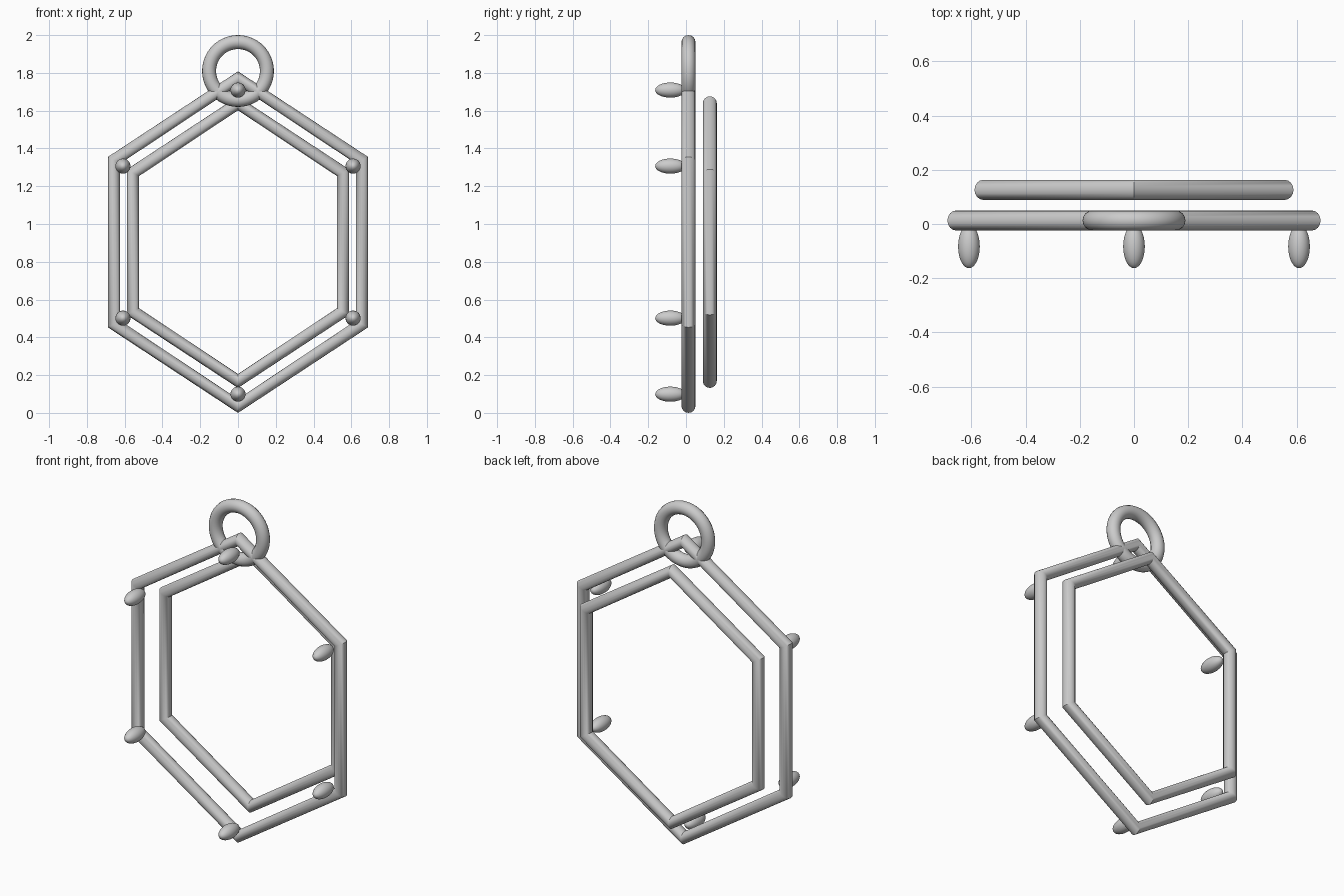
import bpy
from math import sin, cos, pi, radians

cube = bpy.data.objects.get("Cube")
if cube:
    bpy.data.objects.remove(cube)

CENTER_Z = 0.904
SQUASH = 0.874        # width of the hexagons relative to regular ones
TUBE = 0.037
FRONT_Y, BACK_Y = 0.013, 0.126

metal = bpy.data.materials.new("grey_metal")
metal.use_nodes = True
GREY = (0.6, 0.6, 0.6, 1)
metal.diffuse_color = GREY
metal.node_tree.nodes["Principled BSDF"].inputs["Base Color"].default_value = GREY


def finish(obj, name):
    obj.name = name
    obj.data.materials.clear()
    obj.data.materials.append(metal)
    bpy.ops.object.select_all(action='DESELECT')
    obj.select_set(True)
    bpy.context.view_layer.objects.active = obj
    bpy.ops.object.shade_smooth_by_angle(angle=radians(35))


def hex_points(radius, y):
    return [(SQUASH * radius * sin(i * pi / 3), y, CENTER_Z + radius * cos(i * pi / 3))
            for i in range(6)]


def hex_frame(name, radius, y):
    curve = bpy.data.curves.new(name, 'CURVE')
    curve.dimensions = '3D'
    curve.bevel_depth = TUBE
    curve.bevel_resolution = 6
    spline = curve.splines.new('POLY')
    spline.points.add(5)
    for point, co in zip(spline.points, hex_points(radius, y)):
        point.co = (*co, 1)
    spline.use_cyclic_u = True
    obj = bpy.data.objects.new(name, curve)
    bpy.context.collection.objects.link(obj)
    bpy.ops.object.select_all(action='DESELECT')
    obj.select_set(True)
    bpy.context.view_layer.objects.active = obj
    bpy.ops.object.convert(target='MESH')
    finish(bpy.context.object, name)


# Two hexagonal tube frames, the smaller one behind
hex_frame("front_frame", 0.867, FRONT_Y)
hex_frame("back_frame", 0.735, BACK_Y)

# Hanging ring
bpy.ops.mesh.primitive_torus_add(major_radius=0.153, minor_radius=TUBE,
                                 major_segments=64, minor_segments=16,
                                 location=(0, FRONT_Y, 1.81), rotation=(pi / 2, 0, 0))
finish(bpy.context.object, "hanging_ring")

# Oval studs on the inner side of each front corner
names = ["top", "upper_left", "lower_left", "bottom", "lower_right", "upper_right"]
for name, co in zip(names, hex_points(0.805, -0.083)):
    bpy.ops.mesh.primitive_uv_sphere_add(segments=32, ring_count=16, radius=0.04,
                                         location=co, rotation=(pi / 2, 0, 0))
    bpy.context.object.scale = (1, 1, 2)
    finish(bpy.context.object, name + "_stud")
